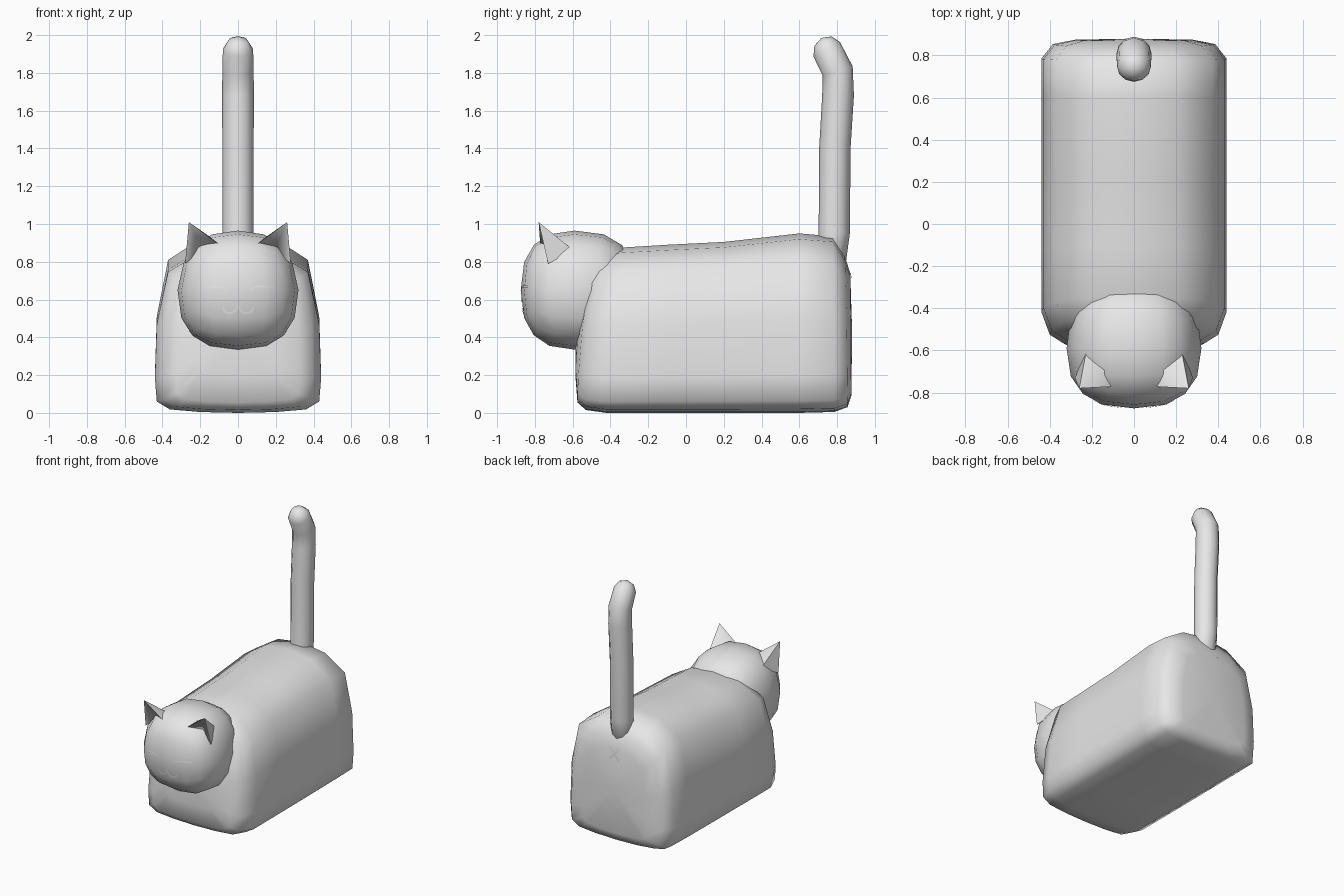
import bpy, bmesh, math
from mathutils import Vector
from mathutils.bvhtree import BVHTree

cube = bpy.data.objects.get("Cube")
if cube:
    bpy.data.objects.remove(cube, do_unlink=True)

GREY = (0.8, 0.8, 0.8, 1.0)
mat = bpy.data.materials.new("soft grey")
mat.use_nodes = True
mat.diffuse_color = GREY
mat.node_tree.nodes["Principled BSDF"].inputs["Base Color"].default_value = GREY


def finish(bm, name, angle=75, fix=True):
    """Turn a bmesh into a shaded object and return it with its BVH tree."""
    if fix:
        bmesh.ops.recalc_face_normals(bm, faces=bm.faces[:])
    tree = BVHTree.FromBMesh(bm)
    mesh = bpy.data.meshes.new(name)
    bm.to_mesh(mesh)
    bm.free()
    mesh.materials.append(mat)
    ob = bpy.data.objects.new(name, mesh)
    bpy.context.collection.objects.link(ob)
    bpy.ops.object.select_all(action='DESELECT')
    ob.select_set(True)
    bpy.context.view_layer.objects.active = ob
    bpy.ops.object.shade_smooth_by_angle(angle=math.radians(angle))
    return ob, tree


def loft(bm, rings, start, end):
    """Skin closed rings of points and close both ends with a fan."""
    rows = [[bm.verts.new(p) for p in r] for r in rings]
    n = len(rows[0])
    for a, b in zip(rows, rows[1:]):
        for i in range(n):
            j = (i + 1) % n
            bm.faces.new((a[i], a[j], b[j], b[i]))
    for row, tip in ((rows[0], start), (rows[-1], end)):
        c = bm.verts.new(tip)
        for i in range(n):
            bm.faces.new((row[i], row[(i + 1) % n], c))


# Body: rounded loaf, lofted front to back
HALF = [(0.0, 0.0), (0.2, 0.005), (0.36, 0.02), (0.43, 0.065), (0.44, 0.2),
        (0.43, 0.51), (0.37, 0.81), (0.2, 0.92), (0.0, 0.95)]
OUTLINE = HALF + [(-x, z) for x, z in HALF[-2:0:-1]]


def body_ring(y, width, bottom, top, lean):
    ring = []
    for x, z in OUTLINE:
        zz = bottom + z / 0.95 * (top - bottom)
        ring.append((x / 0.44 * width, y + lean * zz ** 2, zz))
    return ring


bm = bmesh.new()
loft(bm, [body_ring(*r) for r in (
    (-0.59, 0.20, 0.20, 0.65, 0.10),
    (-0.575, 0.33, 0.055, 0.78, 0.13),
    (-0.53, 0.40, 0.015, 0.84, 0.13),
    (-0.42, 0.44, 0.0, 0.875, 0.10),
    (-0.1, 0.44, 0.0, 0.89, 0.0),
    (0.2, 0.44, 0.0, 0.905, 0.0),
    (0.6, 0.44, 0.0, 0.95, 0.0),
    (0.785, 0.44, 0.005, 0.935, -0.01),
    (0.855, 0.385, 0.03, 0.83, -0.02),
    (0.875, 0.28, 0.09, 0.74, -0.01))],
    (0, -0.585, 0.42), (0, 0.88, 0.42))
_, body_tree = finish(bm, "body", 180)

# Head: rounded cube, slightly narrower at the crown and longer at the back
bm = bmesh.new()
bmesh.ops.create_cube(bm, size=2)
bmesh.ops.subdivide_edges(bm, edges=bm.edges[:], cuts=3, use_grid_fill=True)
for v in bm.verts:
    p = 2.5
    d = sum(abs(c) ** p for c in v.co) ** (1 / p)
    x, y, z = v.co / d
    taper = 1 - 0.09 * max(z, 0)
    v.co = (x * 0.32 * taper, -0.59 + y * (0.285 if y < 0 else 0.33), 0.65 + z * 0.315)
_, head_tree = finish(bm, "head", 180)

# Ears: leaning pyramids with a hollow front
for side, name in ((1, "left_ear"), (-1, "right_ear")):
    bm = bmesh.new()
    tip, inner, hollow, outer, back, inner_back = [
        bm.verts.new((side * x, y, z)) for x, y, z in (
            (0.26, -0.78, 1.01), (0.07, -0.77, 0.87), (0.19, -0.70, 0.86),
            (0.28, -0.73, 0.79), (0.225, -0.595, 0.86), (0.075, -0.645, 0.88))]
    for f in ((tip, inner, hollow), (tip, hollow, outer), (tip, outer, back),
              (tip, back, inner_back), (tip, inner_back, inner),
              (inner, inner_back, back, hollow), (hollow, back, outer)):
        bm.faces.new(f)
    finish(bm, name, 70)

# Tail: upright tube bending forward at the tip (y, z, radius, tilt)
rings = []
for y, z, r, tilt in ((0.755, 0.72, 0.083, 0.1), (0.785, 0.95, 0.083, 0.05),
                      (0.788, 1.4, 0.083, -0.03), (0.805, 1.68, 0.084, 0.0),
                      (0.803, 1.81, 0.083, 0.3), (0.745, 1.925, 0.080, 0.5),
                      (0.725, 1.968, 0.052, 0.5)):
    rings.append([(r * math.cos(a), y + r * math.sin(a) * math.cos(tilt),
                   z + r * math.sin(a) * math.sin(tilt))
                  for a in (k * math.tau / 12 for k in range(12))])
bm = bmesh.new()
loft(bm, rings, (0, 0.76, 0.7), (0, 0.717, 1.985))
finish(bm, "tail", 180)


# Thin ribbons laid on a surface
def ribbon(name, lines, tree, facing, width=0.01):
    bm = bmesh.new()
    for line in lines:
        pts = [Vector(p) for p in line]
        path = [a.lerp(b, t / 3) for a, b in zip(pts, pts[1:]) for t in range(3)] + [pts[-1]]
        rows = []
        for i, p in enumerate(path):
            d = (path[min(i + 1, len(path) - 1)] - path[max(i - 1, 0)]).normalized()
            n = Vector((-d.y, d.x)) * width / 2
            row = []
            for q in (p - n, p + n):
                hit = tree.ray_cast(Vector((q.x, facing * 3, q.y)), Vector((0, -facing, 0)))[0]
                row.append(bm.verts.new((q.x, hit.y + facing * 0.005, q.y)))
            rows.append(row)
        for a, b in zip(rows, rows[1:]):
            quad = (a[0], b[0], b[1], a[1])
            bm.faces.new(quad if facing < 0 else quad[::-1])
    finish(bm, name, 30, fix=False)


for s, side in ((1, "left"), (-1, "right")):
    ribbon(side + "_eye", [[(s * 0.19, 0.668), (s * 0.10, 0.670), (s * 0.05, 0.645)]],
           head_tree, -1)
    ribbon(side + "_mouth", [[(0, 0.565), (s * 0.02, 0.535), (s * 0.045, 0.527),
                              (s * 0.07, 0.535), (s * 0.082, 0.558)]], head_tree, -1)
ribbon("nose", [[(-0.022, 0.605), (0, 0.590), (0.022, 0.605)], [(0, 0.590), (0, 0.560)]],
       head_tree, -1)
ribbon("rear_cross", [[(-0.04, 0.655), (0.04, 0.745)], [(-0.04, 0.745), (0.04, 0.655)]],
       body_tree, 1, 0.018)
